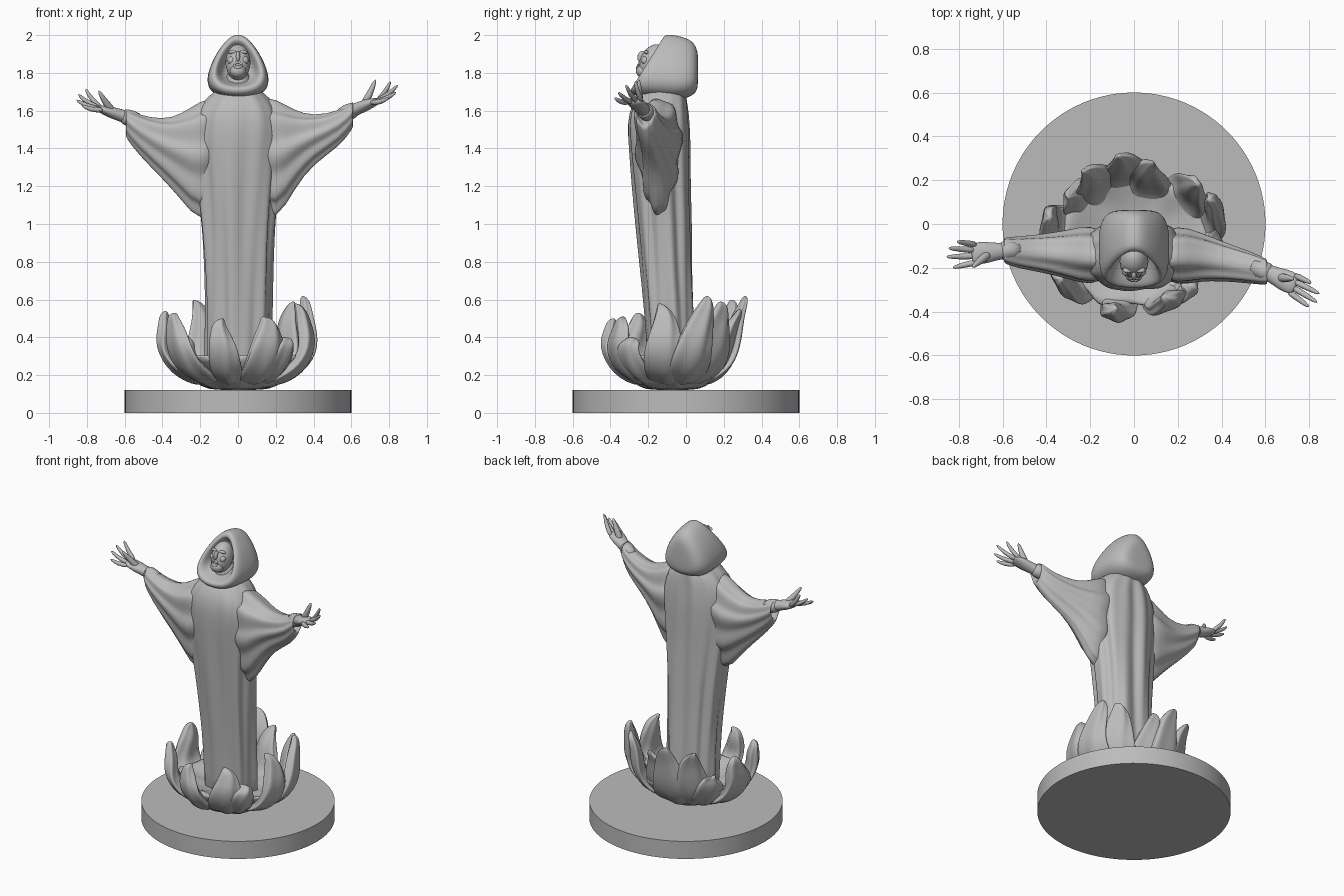
import bpy, bmesh, math
from math import sin, cos, pi, copysign
from mathutils import Vector, Matrix

cube = bpy.data.objects.get("Cube")
if cube:
    bpy.data.objects.remove(cube, do_unlink=True)

stone = bpy.data.materials.new("grey stone")
stone.use_nodes = True
grey = (0.5, 0.5, 0.5, 1)
stone.diffuse_color = grey
stone.node_tree.nodes["Principled BSDF"].inputs["Base Color"].default_value = grey


def add(name, bm, subdiv=0):
    """Turn a bmesh into a smooth stone object."""
    bmesh.ops.recalc_face_normals(bm, faces=bm.faces)
    mesh = bpy.data.meshes.new(name)
    bm.to_mesh(mesh)
    bm.free()
    mesh.materials.append(stone)
    mesh.shade_smooth()
    obj = bpy.data.objects.new(name, mesh)
    bpy.context.collection.objects.link(obj)
    if subdiv:
        mod = obj.modifiers.new("smooth", "SUBSURF")
        mod.levels = mod.render_levels = subdiv
    return obj


def loft(name, rings, sides=16, fold=None, power=1, subdiv=1):
    """Skin closed rings; each ring is (centre, long axis, cross axis, egg)."""
    bm = bmesh.new()
    loops = []
    for i, (c, u, v, egg) in enumerate(rings):
        loop = []
        for k in range(sides):
            t = 2 * pi * k / sides
            a = copysign(abs(cos(t)) ** power, cos(t))
            b = copysign(abs(sin(t)) ** power, sin(t)) * (1 + egg * a)
            offset = Vector(u) * a + Vector(v) * b
            loop.append(bm.verts.new(Vector(c) + offset * (fold(t, i) if fold else 1)))
        loops.append(loop)
    for lo, hi in zip(loops, loops[1:]):
        for k in range(sides):
            n = (k + 1) % sides
            bm.faces.new((lo[k], lo[n], hi[n], hi[k]))
    bm.faces.new(loops[0])
    bm.faces.new(loops[-1])
    return add(name, bm, subdiv)


def blob(name, loc, size, frame=Matrix()):
    """Ellipsoid placed inside a local frame."""
    bm = bmesh.new()
    bmesh.ops.create_uvsphere(bm, u_segments=20, v_segments=12, radius=1)
    bm.transform(frame @ Matrix.Translation(loc) @ Matrix.Diagonal((*size, 1)))
    return add(name, bm)


def tube(name, points, radii):
    """Tapered round limb through a few points."""
    points = [Vector(p) for p in points]
    rings = []
    for i, (p, r) in enumerate(zip(points, radii)):
        d = (points[min(i + 1, len(points) - 1)] - points[max(i - 1, 0)]).normalized()
        side = d.cross(Vector((0, 0, 1))).normalized()
        rings.append((p, side * r, d.cross(side) * r, 0))
    return loft(name, rings, 8)


# Round plinth
bm = bmesh.new()
bmesh.ops.create_cone(bm, cap_ends=True, segments=96, radius1=0.6, radius2=0.6,
                      depth=0.12, matrix=Matrix.Translation((0, 0, 0.06)))
plinth = add("plinth", bm)
plinth.select_set(True)
bpy.context.view_layer.objects.active = plinth
bpy.ops.object.shade_smooth_by_angle(angle=0.6)


# Robe: stations of height, left and right edge, front and back edge
def robe_fold(t, i):
    depth = 0.05 if i < 6 else 0.025 if i < 9 else 0.008
    groove = 0.12 * math.exp(-((t - pi * 0.5) / 0.13) ** 2) if i < 9 else 0
    return 1 + depth * (sin(7 * t + 0.3 * i) + 0.6 * sin(13 * t - 0.4 * i)) - groove


robe = [(.13, -.18, .18, -.2, .07), (.35, -.17, .17, -.2, .05), (.6, -.17, .175, -.22, .04),
        (.8, -.18, .18, -.24, .03), (1, -.195, .19, -.26, .03), (1.2, -.22, .21, -.28, .02),
        (1.4, -.24, .23, -.3, .025), (1.54, -.24, .24, -.31, .02), (1.63, -.2, .2, -.29, .01),
        (1.69, -.14, .14, -.25, 0), (1.74, -.08, .08, -.2, -.04)]
loft("robe", [(((a + b) / 2, (f + k) / 2, z), ((b - a) / 2, 0, 0), (0, (k - f) / 2, 0), 0)
              for z, a, b, f, k in robe], 72, robe_fold, 0.9)


# Hanging sleeves: stations of x, top, bottom, y, half thickness
def sleeve_fold(t, i):
    return 1 + 0.11 * min(i, 4) / 4 * sin(9 * t + 0.5 * i) * abs(sin(t))


def sleeve(name, stations):
    rings = [((x, y, (top + low) / 2), (0, 0, (top - low) / 2), (0, w, 0), 0.35)
             for x, top, low, y, w in stations]
    c, u, v, e = rings[0]
    inner = Vector(c) - Vector((copysign(0.05, c[0]), 0, 0))
    mouth = [(inner, Vector(u) * 0.6, Vector(v) * 0.6, e),
             (c, Vector(u) * 0.85, Vector(v) * 0.8, e)]
    loft(name, mouth + rings, 48, sleeve_fold)


sleeve("right_sleeve", [(-.595, 1.61, 1.46, -.12, .055), (-.53, 1.58, 1.37, -.13, .065),
                        (-.4, 1.55, 1.24, -.135, .08), (-.3, 1.58, 1.13, -.14, .1),
                        (-.2, 1.65, 1, -.145, .125), (-.1, 1.69, 1.1, -.145, .09)])
sleeve("left_sleeve", [(.61, 1.65, 1.51, -.22, .055), (.54, 1.6, 1.41, -.2, .065),
                       (.4, 1.57, 1.32, -.17, .08), (.3, 1.6, 1.19, -.15, .1),
                       (.2, 1.66, 1, -.145, .125), (.1, 1.69, 1.1, -.145, .09)])


# Forearms and open hands
def hand(side, wrist, knuckle, tips, thumb):
    wrist, knuckle = Vector(wrist), Vector(knuckle)
    along = (knuckle - wrist).normalized()
    across = along.cross(Vector((0, 0, 1))).normalized()
    up = across.cross(along)
    arm = wrist - along * 0.12
    cuff = wrist - along * 0.01
    loft(side + "_cuff", [(arm, across * 0.045, up * 0.05, 0),
                          (cuff, across * 0.047, up * 0.044, 0),
                          (cuff, across * 0.03, up * 0.03, 0)], 16)
    rings = [(arm, across * 0.04, up * 0.04, 0), (wrist, across * 0.036, up * 0.034, 0),
             (wrist.lerp(knuckle, 0.5), across * 0.054, up * 0.032, 0),
             (knuckle, across * 0.052, up * 0.021, 0),
             (knuckle + along * 0.015, across * 0.035, up * 0.01, 0)]
    loft(side + "_palm", rings, 12)
    for i, tip in enumerate(tips):
        root = knuckle + across * (0.039 - 0.026 * i) - along * 0.02
        bend = root.lerp(Vector(tip), 0.55) - up * 0.015
        tube(f"{side}_finger_{i + 1}", (root, bend, tip), (0.017, 0.015, 0.008))
    start = wrist.lerp(knuckle, 0.3)
    bend = start.lerp(Vector(thumb), 0.5) - up * 0.01
    tube(side + "_thumb", (start, bend, thumb), (0.026, 0.02, 0.009))


hand("right", (-.62, -.125, 1.575), (-.73, -.135, 1.61),
     [(-.81, -.08, 1.72), (-.85, -.11, 1.69), (-.86, -.15, 1.66), (-.83, -.2, 1.63)],
     (-.74, -.2, 1.71))
hand("left", (.63, -.23, 1.61), (.73, -.275, 1.65),
     [(.8, -.38, 1.67), (.84, -.36, 1.7), (.85, -.32, 1.74), (.81, -.27, 1.76)],
     (.73, -.25, 1.77))

# Hood: rings from the hollow inside, round the rim, to the back
hood = [(-.06, 1.92, -.12, 1.76, .07), (-.125, 1.96, -.26, 1.735, .095),
        (-.125, 1.985, -.295, 1.72, .115), (-.11, 2, -.29, 1.69, .133),
        (-.09, 2.005, -.25, 1.67, .145), (-.03, 1.995, -.12, 1.66, .15),
        (.03, 1.975, -.02, 1.655, .145), (.06, 1.93, .05, 1.685, .115),
        (.065, 1.87, .065, 1.73, .06)]
loft("hood", [((0, (a + c) / 2, (b + d) / 2), (0, (a - c) / 2, (b - d) / 2), (w, 0, 0), -0.42)
              for a, b, c, d, w in hood], 28, power=0.9, subdiv=2)

# Upturned face
face = Matrix.Translation((0, -.17, 1.855)) @ Matrix.Rotation(-0.4, 4, "X")
blob("head", (0, 0, 0), (.066, .075, .1), face)
blob("jaw", (0, -.034, -.065), (.042, .04, .036), face)
blob("nose", (0, -.074, .005), (.012, .02, .03), face)
blob("neck", (0, -.13, 1.74), (.07, .08, .09))
for s, label in ((-1, "right"), (1, "left")):
    blob(label + "_brow", (s * .028, -.058, .034), (.024, .014, .01), face)
    blob(label + "_cheek", (s * .034, -.046, -.008), (.022, .022, .022), face)
lips = [face @ Vector((.02 * cos(k * pi / 6), -.07, -.045 + .017 * sin(k * pi / 6)))
        for k in range(13)]
tube("lips", lips, [0.007] * 13)

# Flaring bowl where the flames begin
bowl = [(.115, .17), (.17, .23), (.24, .31), (.3, .36), (.31, .32), (.27, .24), (.24, .1)]
loft("flame_bowl", [((0, -.07, z), (r, 0, 0), (0, r * 0.9, 0), 0) for z, r in bowl], 40,
     lambda t, i: 1 + 0.07 * sin(7 * t + i) + 0.03 * sin(12 * t))


# Curling flames: belly position, tip position, tip height, half width
def flame(name, belly, tip, height, width):
    hub = Vector((0, -.07, 0))
    belly, tip = Vector((*belly, 0)), Vector((*tip, 0))
    out = (belly - hub).normalized()
    across = Vector((-out.y, out.x, 0))
    up = Vector((0, 0, 1))
    rise = height - 0.34
    sway = across * copysign(0.02, belly.x)
    path = [(hub.lerp(belly, 0.35), 0.16, 0.9, 0.045), (hub.lerp(belly, 0.75), 0.235, 1.15, 0.05),
            (belly - out * 0.035, 0.34, 1.05, 0.045),
            (belly.lerp(tip, 0.35) - out * 0.03 + sway, 0.34 + rise * 0.55, 0.7, 0.04),
            (belly.lerp(tip, 0.75) + sway, 0.34 + rise * 0.88, 0.38, 0.026),
            (tip, height, 0.1, 0.008)]
    rings = []
    for i, (p, z, w, thick) in enumerate(path):
        normal = (out - up).normalized() if i < 2 else out + up * 0.3
        rings.append((p + up * z, across * width * w, normal * thick, 0))
    loft(name, rings, 16, lambda t, i: 1 + 0.17 * sin(5 * t + 0.8 * i), subdiv=2)


for i, args in enumerate([
        ((-.09, -.45), (-.08, -.38), .5, .075), ((.17, -.4), (.13, -.33), .51, .1),
        ((.27, -.34), (.22, -.28), .4, .07), ((-.34, -.31), (-.33, -.25), .53, .1),
        ((-.43, -.02), (-.38, .03), .54, .11), ((-.3, .16), (-.3, .12), .42, .09),
        ((-.2, .22), (-.23, .24), .6, .11), ((-.06, .28), (-.07, .31), .62, .12),
        ((.08, .24), (.08, .28), .55, .1), ((.3, .16), (.29, .18), .59, .11),
        ((.42, .04), (.34, .11), .62, .1), ((.41, -.13), (.3, -.14), .58, .1)]):
    flame(f"flame_{i + 1}", *args)
